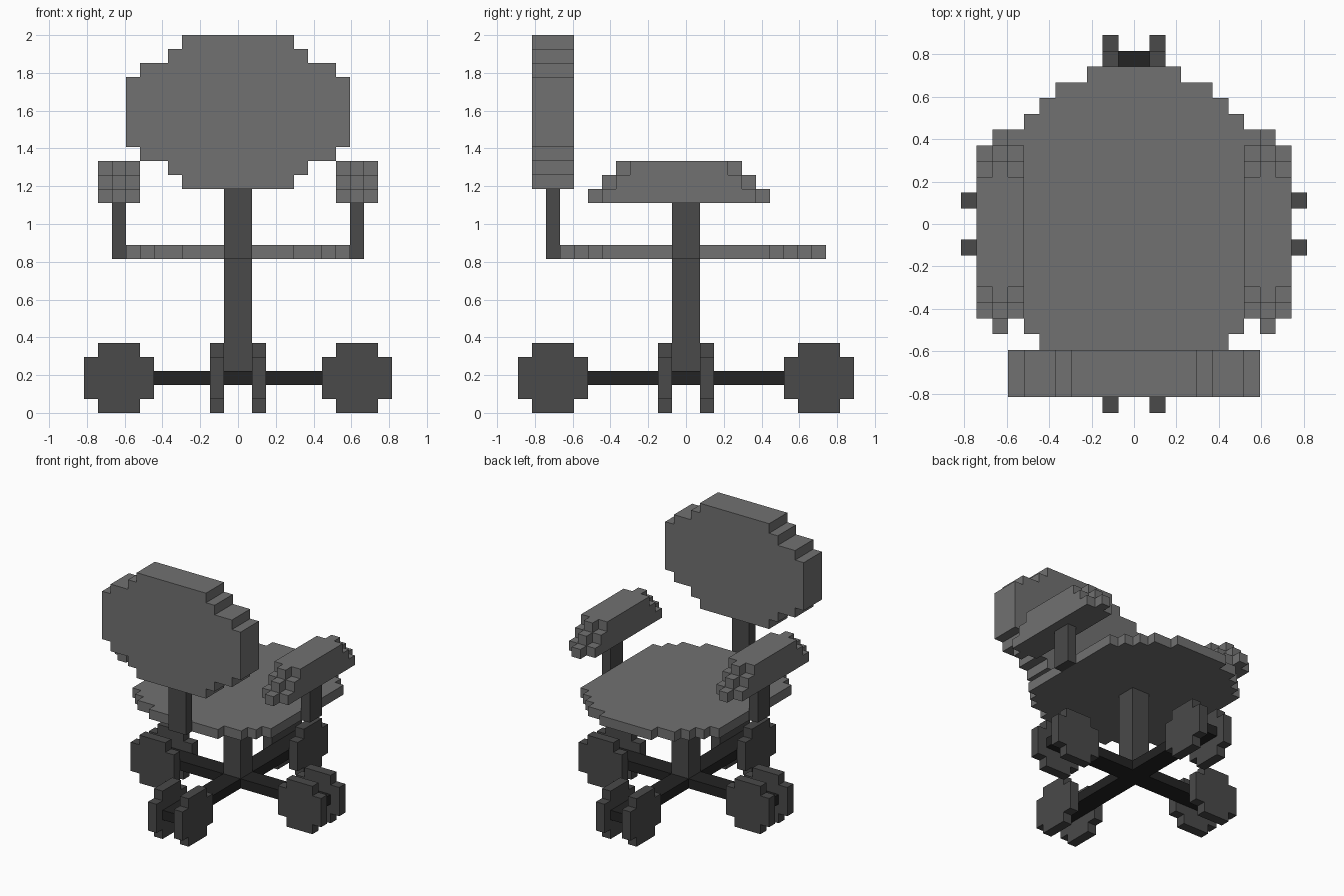
import bpy
import bmesh

U = 2 / 27  # size of one block

cube = bpy.data.objects.get("Cube")
if cube:
    bpy.data.objects.remove(cube, do_unlink=True)


def material(name, value):
    mat = bpy.data.materials.new(name)
    mat.use_nodes = True
    colour = (value, value, value, 1)
    mat.diffuse_color = colour
    mat.node_tree.nodes["Principled BSDF"].inputs["Base Color"].default_value = colour
    return mat


CUSHION = material("cushion_grey", 0.165)
FRAME = material("frame_dark_grey", 0.067)
AXLE = material("axle_black", 0.017)


def box(x, y, z):
    """Set of blocks filling the given (start, end) ranges."""
    return {(i, j, k) for i in range(*x) for j in range(*y) for k in range(*z)}


def build(name, cells, mat):
    """Make one clean flat-faced shell around a set of blocks."""
    bm = bmesh.new()
    verts = {}

    def vert(p):
        if p not in verts:
            verts[p] = bm.verts.new([c * U for c in p])
        return verts[p]

    for cell in cells:
        for axis in range(3):
            for side in (0, 1):
                neighbour = list(cell)
                neighbour[axis] += 2 * side - 1
                if tuple(neighbour) in cells:
                    continue
                corners = []
                for a, b in ((0, 0), (1, 0), (1, 1), (0, 1)):
                    p = list(cell)
                    p[axis] += side
                    p[(axis + 1) % 3] += a
                    p[(axis + 2) % 3] += b
                    corners.append(vert(tuple(p)))
                bm.faces.new(corners if side else corners[::-1])
    # Merge coplanar squares into large flat faces
    bmesh.ops.dissolve_limit(bm, angle_limit=0.01, verts=bm.verts[:], edges=bm.edges[:])
    mesh = bpy.data.meshes.new(name)
    bm.to_mesh(mesh)
    bm.free()
    mesh.materials.append(mat)
    obj = bpy.data.objects.new(name, mesh)
    bpy.context.collection.objects.link(obj)
    return obj


# Round seat: half-widths from front to back
seat = set()
for row, half in enumerate([4, 6, 7] + [8] * 12 + [7, 6, 5, 3]):
    seat |= box((-half, half), (row - 9, row - 8), (11, 12))
build("seat", seat, CUSHION)

# Rounded backrest: half-widths from bottom to top
back = set()
for row, half in enumerate([4, 5, 7, 8, 8, 8, 8, 8, 7, 5, 4]):
    back |= box((-half, half), (-11, -8), (row + 16, row + 17))
build("backrest", back, CUSHION)
build("backrest_post", box((-1, 1), (-10, -9), (11, 16)), FRAME)

# Armrests taper at both ends, shorter in each higher layer and at the sides
for label, start in (("left", 7), ("right", -10)):
    arm = set()
    for layer in range(3):
        for column in range(3):
            inset = layer + abs(column - 1)
            x = start + column
            arm |= box((x, x + 1), (-7 + inset, 6 - inset), (15 + layer, 16 + layer))
    build(label + "_armrest", arm, CUSHION)
    build(label + "_armrest_post", box((start + 1, start + 2), (-1, 1), (11, 15)), FRAME)

# Central column and crossed base
build("column", box((-1, 1), (-1, 1), (3, 11)), FRAME)
build("base_cross", box((-10, 10), (-1, 1), (2, 3)) | box((-1, 1), (-11, 11), (2, 3)), AXLE)


def wheel(start, offset, along_x):
    """Disc five blocks across without its corners, one block thick."""
    cells = set()
    for a in range(5):
        for k in range(5):
            if a in (0, 4) and k in (0, 4):
                continue
            cells.add((start + a, offset, k) if along_x else (offset, start + a, k))
    return cells


# Pairs of wheels at the four ends of the cross
for label, start, along_x in (("left", 6, True), ("right", -11, True),
                              ("back", 7, False), ("front", -12, False)):
    for number, offset in enumerate((-2, 1), 1):
        build(f"{label}_wheel_{number}", wheel(start, offset, along_x), FRAME)
